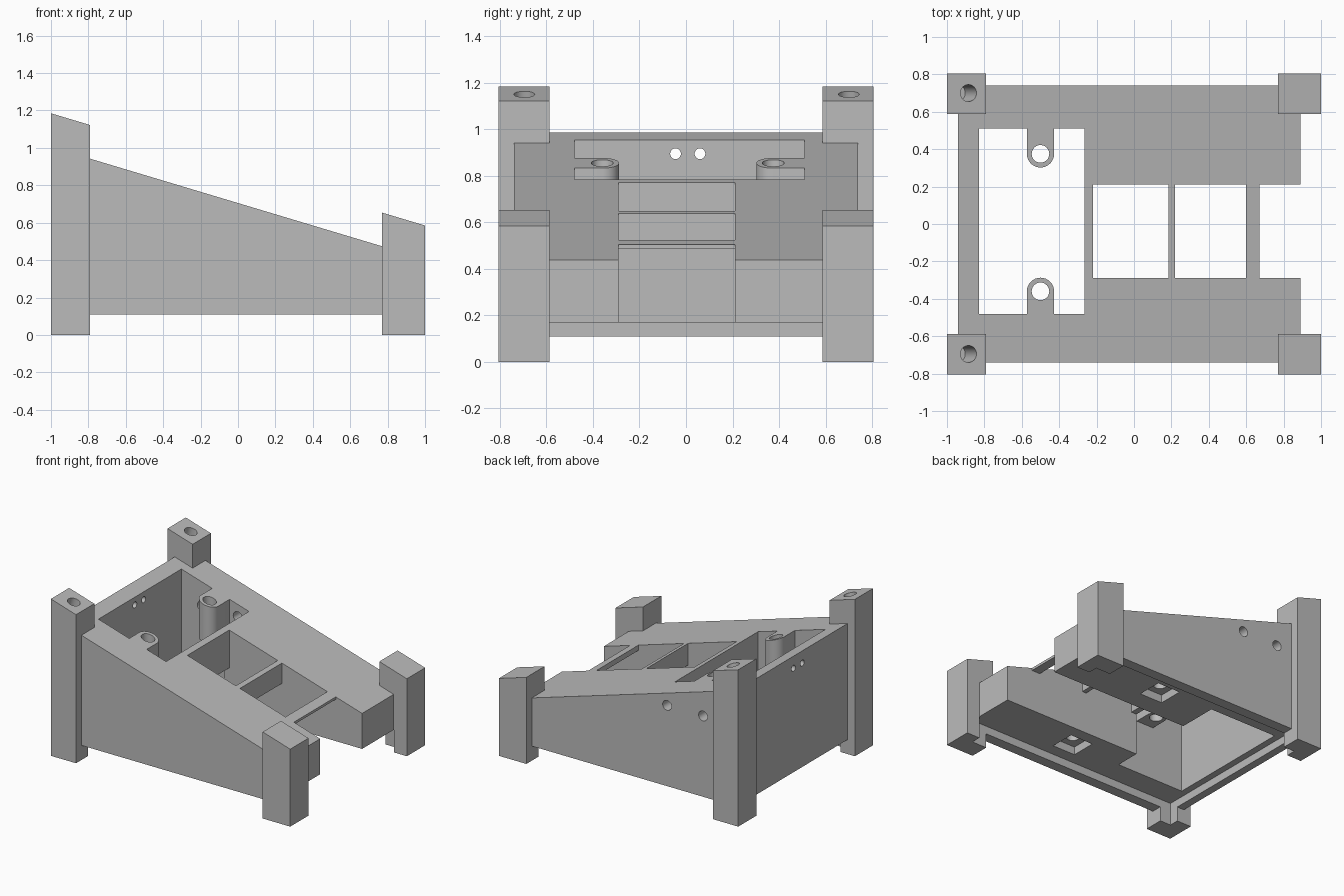
import bpy, bmesh, math
from mathutils import Matrix, Vector

if "Cube" in bpy.data.objects:
    bpy.data.objects.remove(bpy.data.objects["Cube"])

SLOPE = 0.30
DECK, POST = 0.705, 0.885      # height of the sloping tops at x = 0
FLOOR, BAR_BOTTOM = 0.17, 0.485

grey = bpy.data.materials.new("plain grey")
grey.use_nodes = True
grey.diffuse_color = (0.5, 0.5, 0.5, 1)
grey.node_tree.nodes["Principled BSDF"].inputs["Base Color"].default_value = (0.5, 0.5, 0.5, 1)


def finish(name, bm):
    bmesh.ops.recalc_face_normals(bm, faces=bm.faces)
    mesh = bpy.data.meshes.new(name)
    bm.to_mesh(mesh)
    bm.free()
    mesh.materials.append(grey)
    obj = bpy.data.objects.new(name, mesh)
    bpy.context.collection.objects.link(obj)
    return obj


def prism(name, outline, bottom, height, slope=SLOPE):
    """Upright prism whose top falls away towards +x."""
    bm = bmesh.new()
    low = [bm.verts.new((x, y, bottom)) for x, y in outline]
    high = [bm.verts.new((x, y, height - slope * x)) for x, y in outline]
    bm.faces.new(low)
    bm.faces.new(high)
    for i in range(len(low)):
        j = (i + 1) % len(low)
        bm.faces.new((low[i], low[j], high[j], high[i]))
    return finish(name, bm)


def block(name, x0, x1, y0, y1, bottom, height, slope=SLOPE):
    return prism(name, [(x0, y0), (x1, y0), (x1, y1), (x0, y1)], bottom, height, slope)


def rod(centre, axis, radius, length):
    bm = bmesh.new()
    turn = Vector(axis).to_track_quat("Z", "Y").to_matrix().to_4x4()
    bmesh.ops.create_cone(bm, cap_ends=True, segments=32, radius1=radius, radius2=radius,
                          depth=length, matrix=Matrix.Translation(centre) @ turn)
    return finish("hole_cutter", bm)


def combine(obj, tools, operation="DIFFERENCE"):
    """Apply each tool to the part, then drop the tool."""
    bpy.context.view_layer.objects.active = obj
    for tool in tools:
        tool.hide_render = True
        mod = obj.modifiers.new("cut", "BOOLEAN")
        mod.operation, mod.solver, mod.object = operation, "EXACT", tool
        bpy.ops.object.modifier_apply(modifier=mod.name)
        bpy.data.objects.remove(tool)


def smooth(obj):
    bpy.ops.object.select_all(action="DESELECT")
    obj.select_set(True)
    bpy.context.view_layer.objects.active = obj
    bpy.ops.object.shade_smooth_by_angle(angle=math.radians(30))


# Wedge-shaped housing with four corner legs
housing = block("housing", -0.94, 0.89, -0.74, 0.74, 0.11, DECK)
legs = []
for side in (-1, 1):
    ys = sorted((side * 0.587, side * 0.805))
    for x0, x1 in ((-1, -0.79), (0.77, 1)):
        legs.append(block("leg", x0, x1, *ys, 0, POST))
combine(housing, legs, "UNION")

# Lid recess underneath, main pocket and front channel
cuts = [
    block("lid_cutter", -0.88, 0.892, -0.66, 0.66, -0.1, FLOOR, 0),
    block("pocket_cutter", -0.83, -0.265, -0.48, 0.51, 0.05, 1.5, 0),
    block("channel_cutter", -0.4, 0.95, -0.29, 0.21, 0.05, 1.5, 0),
]
# Screw holes in the tall legs, square to the sloping top
normal = Vector((SLOPE, 0, 1)).normalized()
for y in (-0.695, 0.7):
    top = Vector((-0.885, y, POST + SLOPE * 0.885))
    cuts.append(rod(top, normal, 0.045, 0.42))
# Cable holes in the rear-side wall and the tall end wall
cuts += [rod((x, 0.7, 0.72), (0, 1, 0), 0.037, 0.6) for x in (-0.66, -0.36)]
cuts += [rod((-0.9, y, 0.895), (1, 0, 0), 0.023, 0.3) for y in (-0.045, 0.06)]
# Square nut pits with blind holes on the underside
for y in (-0.475, 0.455):
    cuts.append(block("nut_cutter", 0.055, 0.245, y - 0.095, y + 0.095, 0.1, 0.23, 0))
    cuts.append(rod((0.15, y, 0.27), (0, 0, 1), 0.045, 0.2))
combine(housing, cuts)
smooth(housing)

# Cross bars over the channel
for i, (x0, x1) in enumerate(((-0.265, -0.22), (0.185, 0.22), (0.6, 0.67))):
    block(f"cross_bar_{i + 1}", x0, x1, -0.295, 0.215, BAR_BOTTOM, DECK)

# Round-nosed screw tabs reaching into the pocket
for label, y, wall in (("front", -0.36, -0.49), ("back", 0.375, 0.52)):
    side = 1 if wall > 0 else -1
    r = 0.073
    nose = [(-0.5 + r * math.cos(a), y - side * r * math.sin(a))
            for a in (math.pi * k / 16 for k in range(17))]
    tab = prism(f"{label}_screw_tab", nose + [(-0.5 - r, wall), (-0.5 + r, wall)], 0.575, DECK)
    combine(tab, [rod((-0.5, y, 0.7), (0, 0, 1), 0.047, 1)])
    smooth(tab)
